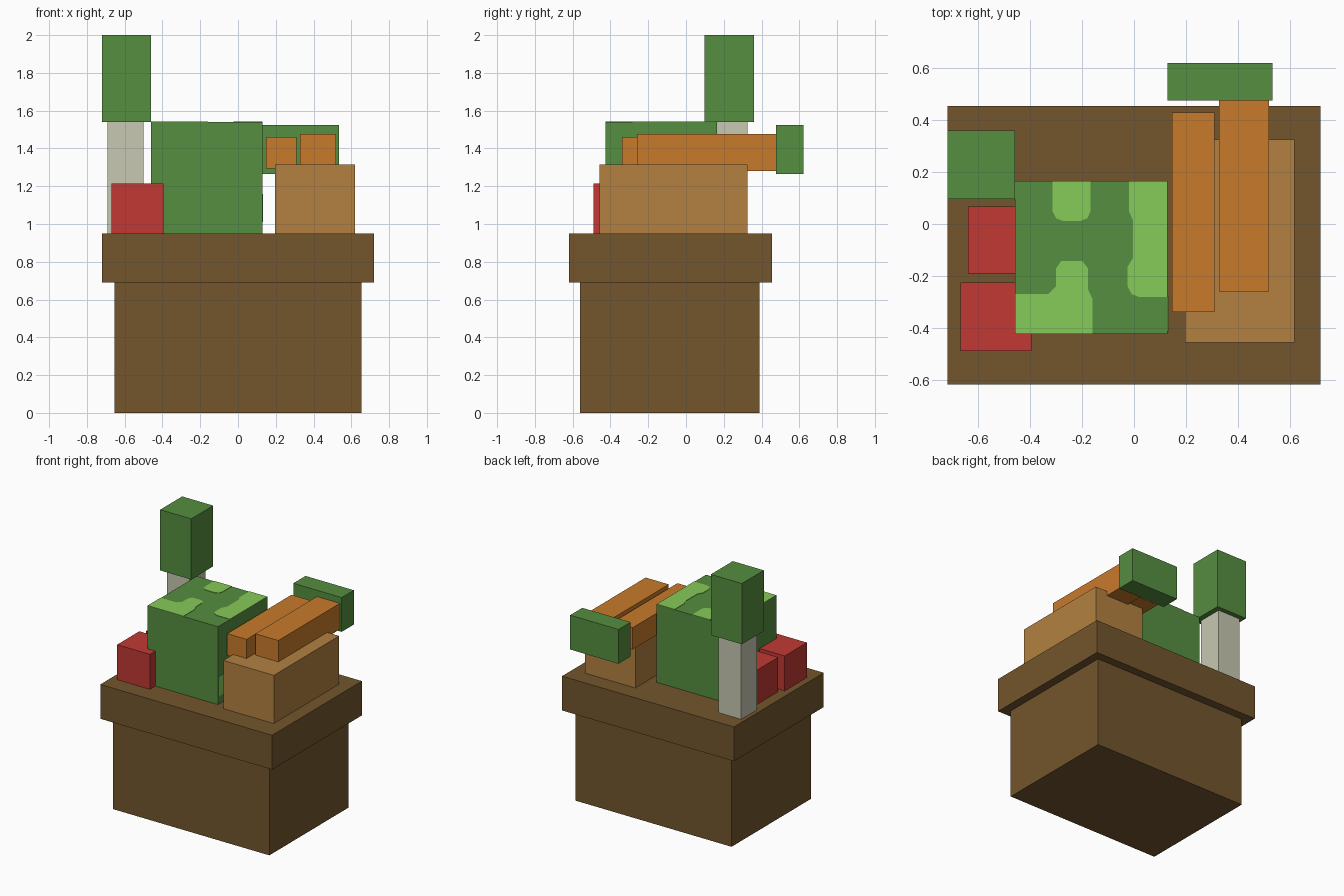
import bpy

if "Cube" in bpy.data.objects:
    bpy.data.objects.remove(bpy.data.objects["Cube"])


def linear(c):
    c /= 255
    return c / 12.92 if c <= 0.04045 else ((c + 0.055) / 1.055) ** 2.4


def material(name, r, g, b):
    m = bpy.data.materials.new(name)
    m.diffuse_color = (linear(r), linear(g), linear(b), 1)
    m.use_nodes = True
    m.node_tree.nodes["Principled BSDF"].inputs["Base Color"].default_value = m.diffuse_color
    return m


BROWN = material("dark_wood", 115, 86, 45)
TAN = material("light_wood", 179, 129, 65)
GREEN = material("leaf_green", 86, 142, 64)
LIME = material("light_green", 134, 203, 90)
ORANGE = material("orange", 200, 122, 43)
RED = material("red", 193, 57, 52)
CREAM = material("pale_stalk", 200, 200, 178)


def prism(name, outline, z0, z1, mat):
    """Extrude a counter-clockwise xy outline from z0 to z1."""
    n = len(outline)
    verts = [(x, y, z) for z in (z0, z1) for x, y in outline]
    faces = [tuple(reversed(range(n))), tuple(range(n, 2 * n))]
    faces += [(i, (i + 1) % n, n + (i + 1) % n, n + i) for i in range(n)]
    mesh = bpy.data.meshes.new(name)
    mesh.from_pydata(verts, [], faces)
    mesh.materials.append(mat)
    ob = bpy.data.objects.new(name, mesh)
    bpy.context.collection.objects.link(ob)
    return ob


def box(name, x, y, z, mat):
    return prism(name, [(x[0], y[0]), (x[1], y[0]), (x[1], y[1]), (x[0], y[1])],
                 z[0], z[1], mat)


# Stand
box("stand_base", (-0.655, 0.655), (-0.56, 0.39), (0, 0.69), BROWN)
box("stand_top", (-0.72, 0.72), (-0.62, 0.455), (0.69, 0.95), BROWN)

# Leek
box("leek_stalk", (-0.69, -0.50), (0.135, 0.325), (0.95, 1.54), CREAM)
box("leek_leaves", (-0.72, -0.46), (0.097, 0.36), (1.54, 2.0), GREEN)

# Tomatoes
box("tomato_front", (-0.67, -0.395), (-0.49, -0.225), (0.95, 1.215), RED)
box("tomato_back", (-0.64, -0.40), (-0.19, 0.067), (0.95, 1.21), RED)

# Melon with light patches on its top and right side
box("melon", (-0.46, 0.13), (-0.425, 0.165), (0.95, 1.54), GREEN)
patches = {
    "melon_patch_back": [
        (-0.315, 0.165), (-0.315, 0.05), (-0.30, 0.022), (-0.275, 0.012),
        (-0.205, 0.012), (-0.18, 0.022), (-0.167, 0.05), (-0.167, 0.165)],
    "melon_patch_right": [
        (0.13, 0.165), (-0.02, 0.165), (-0.02, 0.05), (-0.003, 0.012),
        (-0.003, -0.13), (-0.025, -0.165), (-0.025, -0.24), (-0.01, -0.27),
        (0.02, -0.282), (0.13, -0.282)],
    "melon_patch_front": [
        (-0.46, -0.425), (-0.16, -0.425), (-0.16, -0.29), (-0.178, -0.25),
        (-0.178, -0.17), (-0.20, -0.142), (-0.28, -0.142), (-0.30, -0.17),
        (-0.30, -0.24), (-0.33, -0.27), (-0.46, -0.27)],
}
for name, outline in patches.items():
    prism(name, outline, 1.54, 1.543, LIME)
box("melon_patch_side", (0.13, 0.133), (-0.415, -0.28), (1.01, 1.16), LIME)

# Crate
box("crate", (0.197, 0.62), (-0.457, 0.325), (0.95, 1.315), TAN)

# Carrots with a shared bunch of leaves
box("carrot_left", (0.147, 0.31), (-0.34, 0.43), (1.295, 1.46), ORANGE)
box("carrot_right", (0.327, 0.52), (-0.26, 0.477), (1.28, 1.477), ORANGE)
box("carrot_leaves", (0.13, 0.535), (0.477, 0.622), (1.265, 1.525), GREEN)
